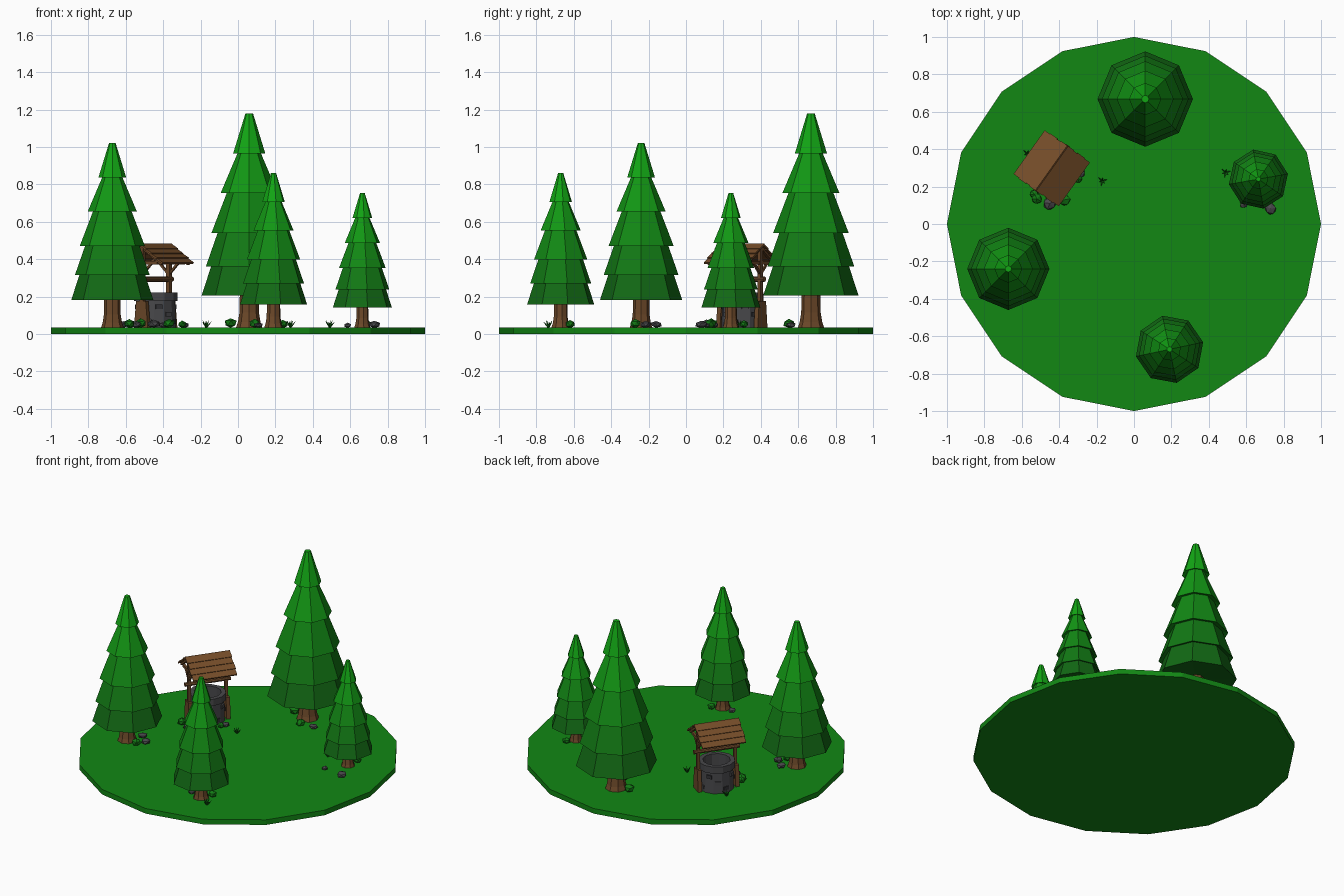
import bpy, bmesh, math, random
from mathutils import Matrix, Vector

if "Cube" in bpy.data.objects:
    bpy.data.objects.remove(bpy.data.objects["Cube"])

random.seed(4)
GROUND = 0.035


def mat(name, r, g, b):
    m = bpy.data.materials.new(name)
    m.diffuse_color = (r, g, b, 1)
    m.use_nodes = True
    m.node_tree.nodes["Principled BSDF"].inputs["Base Color"].default_value = m.diffuse_color
    return m


# Foliage lightens from the lowest tier to the tip
LEAF = [mat("leaf green %d" % i, 0.006, g, 0.007)
        for i, g in enumerate((0.14, 0.19, 0.245, 0.31, 0.38))]
GRASS = LEAF[2]
BARK = mat("bark brown", 0.15, 0.065, 0.022)
PLANK = mat("plank brown", 0.18, 0.075, 0.022)
STONE = mat("stone grey", 0.065, 0.065, 0.07)
DARK = mat("dark stone", 0.032, 0.032, 0.036)


def finish(bm, name, mats, matrix=Matrix()):
    bmesh.ops.recalc_face_normals(bm, faces=bm.faces)
    me = bpy.data.meshes.new(name)
    bm.to_mesh(me)
    bm.free()
    for m in mats:
        me.materials.append(m)
    ob = bpy.data.objects.new(name, me)
    ob.matrix_world = matrix
    bpy.context.collection.objects.link(ob)
    return ob


def lathe(name, profile, sides, mats, matrix=Matrix(), seg_mat=None, closed=False):
    """Spin (radius, height) points; seg_mat gives a material index per segment."""
    bm = bmesh.new()
    rings = [[bm.verts.new((r * math.cos(2 * math.pi * k / sides),
                            r * math.sin(2 * math.pi * k / sides), z))
              for k in range(sides)] for r, z in profile]
    n = len(rings)
    for i in range(n if closed else n - 1):
        a, b = rings[i], rings[(i + 1) % n]
        for k in range(sides):
            j = (k + 1) % sides
            f = bm.faces.new((a[k], a[j], b[j], b[k]))
            f.material_index = seg_mat[i] if seg_mat else 0
    if not closed:
        bm.faces.new(rings[0])
        bm.faces.new(rings[-1]).material_index = seg_mat[-1] if seg_mat else 0
    return finish(bm, name, mats, matrix)


def box(name, size, loc, m, parent, rot=Matrix(), taper=1.0):
    bm = bmesh.new()
    bmesh.ops.create_cube(bm, size=1)
    for v in bm.verts:
        if v.co.z > 0:
            v.co.y *= taper
        v.co = Vector((v.co.x * size[0], v.co.y * size[1], v.co.z * size[2]))
    return finish(bm, name, [m], parent @ Matrix.Translation(loc) @ rot)


def blob(name, x, y, r, height, m, jitter):
    bm = bmesh.new()
    bmesh.ops.create_icosphere(bm, subdivisions=1, radius=1)
    for v in bm.verts:
        k = 1 + random.uniform(-jitter, jitter)
        v.co = Vector((v.co.x * r * k, v.co.y * r * k, v.co.z * height / 2 * k))
    finish(bm, name, [m], Matrix.Translation((x, y, GROUND + height * 0.42))
           @ Matrix.Rotation(random.uniform(0, 6), 4, 'Z'))


# Grassy disc
lathe("ground", [(1, 0), (1, GROUND)], 16, [GRASS])

# Trees: flared trunk and five stacked tiers
Z = (0.17, 0.325, 0.505, 0.72, 0.93, 1.145)
LOW = (0.255, 0.232, 0.202, 0.152, 0.086)
TOP = (0.200, 0.165, 0.115, 0.058, 0.020)
foliage, tiers = [(0.04, Z[0] + 0.02)], []
for i in range(5):
    foliage += [(LOW[i], Z[i]), (TOP[i], Z[i + 1] + (0.012 if i < 4 else 0))]
    tiers += [i, i]
for x, y, s, turn in ((0.06, 0.668, 1, 0), (-0.672, -0.24, 0.862, 0),
                      (0.19, -0.67, 0.72, 12), (0.665, 0.24, 0.628, 10)):
    M = (Matrix.Translation((x, y, GROUND)) @ Matrix.Rotation(math.radians(turn), 4, 'Z')
         @ Matrix.Scale(s, 4))
    lathe("tree_foliage", foliage, 8, LEAF, M, tiers)
    lathe("tree_trunk", [(0.073, -0.01), (0.06, 0.03), (0.052, 0.08), (0.05, 0.2)], 8, [BARK], M)

# Well: local x runs along the roof ridge
W = Matrix.Translation((-0.44, 0.298, GROUND)) @ Matrix.Rotation(math.radians(54.5), 4, 'Z')
lathe("well_wall", [(0.11, -0.005), (0.104, 0.14), (0.116, 0.14), (0.116, 0.186),
                    (0.086, 0.186), (0.086, -0.005)], 12, [STONE], W, closed=True)
lathe("well_bottom", [(0.088, 0.03), (0.088, 0.04)], 12, [DARK], W)
for i in range(14):
    a = math.radians(15 + 30 * (i * 5 % 12))
    z = (0.03, 0.07, 0.11)[i % 3]
    box("wall_stone", (0.014, 0.036, 0.024), (0.103 * math.cos(a), 0.103 * math.sin(a), z),
        DARK if i % 2 else STONE, W, Matrix.Rotation(a, 4, 'Z'))

# Wooden frame, mirrored to both ends
for s in (-1, 1):
    box("post", (0.02, 0.024, 0.43), (s * 0.122, 0, 0.215), BARK, W)
    box("post_foot", (0.026, 0.09, 0.145), (s * 0.124, 0, 0.07), BARK, W, taper=0.7)
    box("tie_beam", (0.016, 0.20, 0.018), (s * 0.122, 0, 0.345), BARK, W)
    for t in (-1, 1):
        box("brace", (0.012, 0.012, 0.085), (s * 0.122, t * 0.032, 0.315), BARK, W,
            Matrix.Rotation(-t * math.radians(45), 4, 'X'))
X90 = Matrix.Rotation(math.pi / 2, 4, 'Y')
lathe("axle", [(0.014, -0.15), (0.014, 0.15)], 8, [BARK],
      W @ Matrix.Translation((0, 0, 0.258)) @ X90)

# Roof: four overlapping plank rows per slope and rafters beneath
pitch = math.radians(35)
for s in (-1, 1):
    for k in range(4):
        d = 0.0215 + 0.043 * k
        box("roof_plank", (0.295 - 0.008 * (k % 2), 0.052, 0.010),
            (0, s * d * math.cos(pitch), 0.443 - d * math.sin(pitch)), PLANK, W,
            Matrix.Rotation(-s * (pitch - 0.1), 4, 'X'))
    for e in (-1, 1):
        box("rafter", (0.018, 0.16, 0.014),
            (e * 0.122, s * 0.08 * math.cos(pitch), 0.430 - 0.08 * math.sin(pitch)), BARK, W,
            Matrix.Rotation(-s * pitch, 4, 'X'))

# Bushes and rocks round the trees and the well
for x, y, r in ((-0.04, 0.67, 0.034), (0.09, 0.55, 0.03), (-0.58, -0.27, 0.03),
                (0.24, -0.62, 0.028), (0.69, 0.31, 0.026), (-0.52, 0.135, 0.032),
                (-0.37, 0.13, 0.032), (-0.30, 0.24, 0.024), (-0.535, 0.16, 0.026)):
    blob("bush", x, y, r, r * 1.6, LEAF[1], 0.12)
for x, y, r in ((0.18, 0.56, 0.028), (-0.61, -0.16, 0.03), (-0.545, -0.215, 0.03),
                (0.11, -0.655, 0.024), (0.585, 0.105, 0.022), (0.73, 0.082, 0.032),
                (-0.45, 0.11, 0.036), (-0.285, 0.27, 0.026), (-0.40, 0.15, 0.026)):
    blob("rock", x, y, r, r * 1.2, STONE, 0.15)

# Grass tufts of leaning three-sided blades
for x, y in ((-0.17, 0.23), (0.49, 0.275), (-0.57, 0.375), (0.28, -0.735)):
    for k in range(6):
        M = (Matrix.Translation((x, y, GROUND)) @ Matrix.Rotation(k * math.pi / 3 + 0.3, 4, 'Z')
             @ Matrix.Rotation(math.radians(28 if k % 2 else 42), 4, 'Y'))
        lathe("grass_blade", [(0.005, -0.002), (0.004, 0.022), (0.0008, 0.042)], 3, [LEAF[0]], M)
